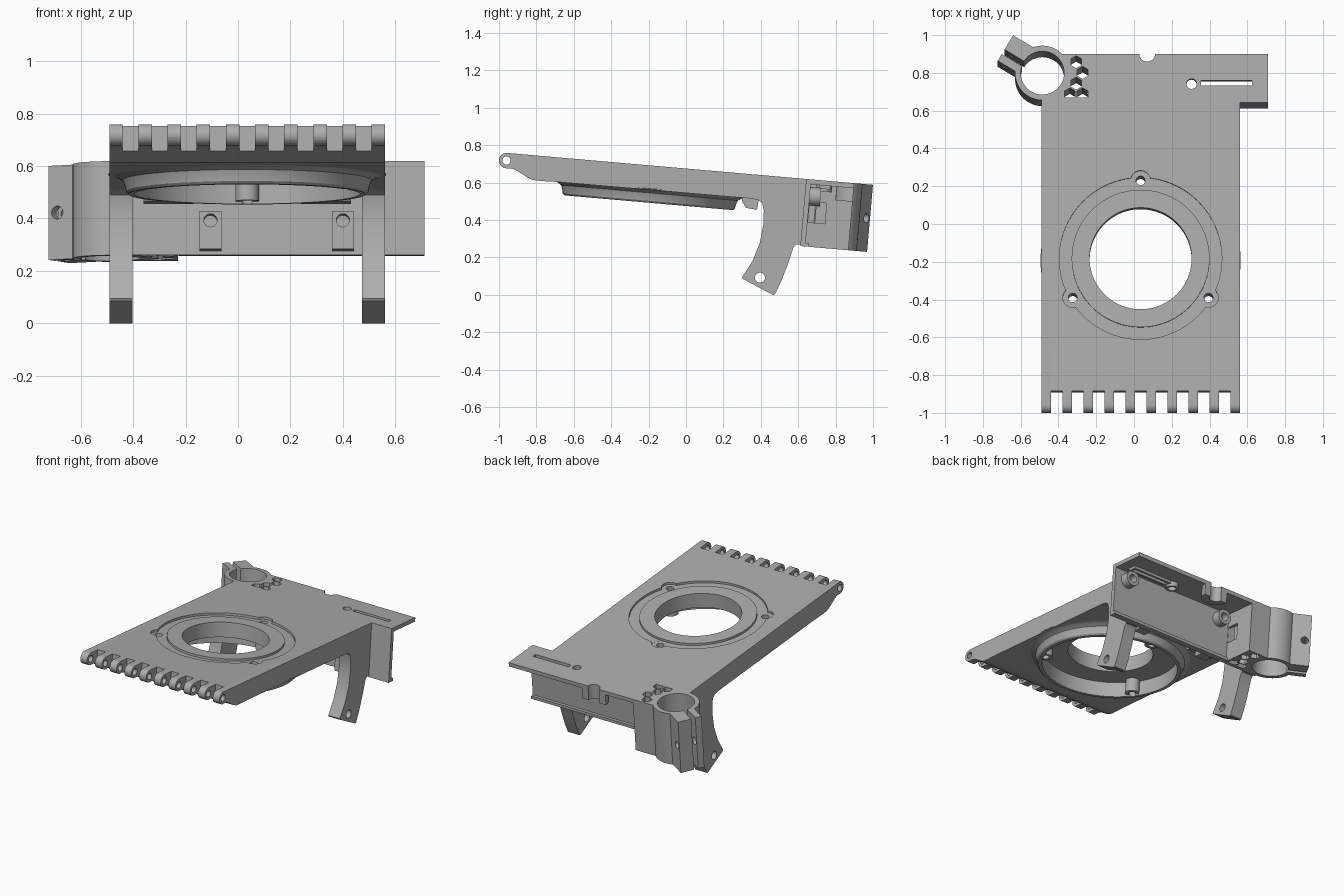
import bpy, bmesh, math
from mathutils import Matrix

if "Cube" in bpy.data.objects:
    bpy.data.objects.remove(bpy.data.objects["Cube"])

grey = bpy.data.materials.new("mid_grey")
grey.use_nodes = True
COLOUR = (0.42, 0.42, 0.42, 1)
grey.diffuse_color = COLOUR
grey.node_tree.nodes["Principled BSDF"].inputs["Base Color"].default_value = COLOUR

# The deck and everything square to it lean five degrees
LEAN = Matrix.Translation((0, 0, 0.676)) @ Matrix.Rotation(math.radians(-5), 4, 'X')
FLAT = Matrix.Identity(4)
parts, cutters = [], []


def finish(name, bm, frame, cutter):
    bmesh.ops.recalc_face_normals(bm, faces=bm.faces)
    mesh = bpy.data.meshes.new(name)
    bm.to_mesh(mesh)
    bm.free()
    mesh.materials.append(grey)
    obj = bpy.data.objects.new(name, mesh)
    bpy.context.collection.objects.link(obj)
    obj.matrix_world = frame
    (cutters if cutter else parts).append(obj)
    return obj


def prism(name, pts, axis, a, b, frame=LEAN, cutter=False):
    """Extrude a 2D outline along an axis from a to b."""
    place = {'x': lambda p, t: (t, p[0], p[1]),
             'y': lambda p, t: (p[0], t, p[1]),
             'z': lambda p, t: (p[0], p[1], t)}[axis]
    bm = bmesh.new()
    low = [bm.verts.new(place(p, a)) for p in pts]
    high = [bm.verts.new(place(p, b)) for p in pts]
    bm.faces.new(low)
    bm.faces.new(high[::-1])
    for i in range(len(pts)):
        j = (i + 1) % len(pts)
        bm.faces.new((low[i], low[j], high[j], high[i]))
    return finish(name, bm, frame, cutter)


def circle(x, y, r, n=32, start=0.0):
    return [(x + r * math.cos(start + math.tau * i / n),
             y + r * math.sin(start + math.tau * i / n)) for i in range(n)]


def rect(x0, x1, y0, y1):
    return [(x0, y0), (x1, y0), (x1, y1), (x0, y1)]


def lathe(name, profile, x, y, n=96, cutter=False):
    """Spin a closed (radius, height) profile round an upright axis."""
    bm = bmesh.new()
    rings = [[bm.verts.new((px, py, h)) for px, py in circle(x, y, r, n)] for r, h in profile]
    for k in range(len(rings)):
        p, q = rings[k], rings[(k + 1) % len(rings)]
        for i in range(n):
            j = (i + 1) % n
            bm.faces.new((p[i], p[j], q[j], q[i]))
    return finish(name, bm, LEAN, cutter)


def cut(obj, *tools):
    for tool in tools:
        mod = obj.modifiers.new("cut", 'BOOLEAN')
        mod.operation, mod.solver, mod.object = 'DIFFERENCE', 'EXACT', tool
    bpy.context.view_layer.update()
    graph = bpy.context.evaluated_depsgraph_get()
    mesh = bpy.data.meshes.new_from_object(obj.evaluated_get(graph))
    obj.modifiers.clear()
    obj.data = mesh


def hole(pts, axis, a, b, frame=LEAN):
    return prism("cutter", pts, axis, a, b, frame, True)


LEFT, RIGHT = -0.49, 0.56
CX, CY = 0.035, -0.183

# Main deck with the rounded hinge edge
arc = [(-0.96 + 0.041 * math.cos(math.radians(d)), 0.718 + 0.041 * math.sin(math.radians(d)))
       for d in range(85, 271, 15)]
under = [(-0.93, 0.676), (-0.9, 0.662), (-0.85, 0.628), (-0.82, 0.614), (-0.78, 0.609),
         (-0.69, 0.604), (0.35, 0.515), (0.645, 0.488), (0.655, 0.6187)]
deck = prism("deck", arc + under, 'x', LEFT, RIGHT, FLAT)
tools = [hole(circle(-0.96, 0.718, 0.022, 24), 'x', -1, 1, FLAT)]
for i in range(9):
    x = CX + (i - 4) * 0.1112
    tools.append(hole(rect(x - 0.03, x + 0.03, -1.2, -0.888), 'z', -0.2, 0.1))

# Round opening, shallow groove with three lobes, and cavity below
tools.append(hole(circle(CX, CY, 0.27, 96), 'z', -0.3, 0.1))
tools.append(lathe("cutter", [(0.365, -0.015), (0.43, -0.015), (0.43, 0.05), (0.365, 0.05)],
                   CX, CY, cutter=True))
tools.append(hole(circle(CX, CY, 0.43, 96), 'z', -0.3, -0.1))
lobes = [(CX + 0.415 * math.cos(math.radians(d)), CY + 0.415 * math.sin(math.radians(d)))
         for d in (90, 210, 330)]
screw_holes = []
for x, y in lobes:
    tools.append(hole(circle(x, y, 0.052), 'z', -0.0151, 0.05))
    screw_holes.append(hole(circle(x, y, 0.024, 24), 'z', -0.4, 0.1))
cut(deck, *tools, *screw_holes)

# Ring hanging under the deck, with screw posts
ring = lathe("lower_ring", [(0.43, -0.1), (0.53, -0.125), (0.495, -0.134), (0.475, -0.147),
                            (0.466, -0.17), (0.462, -0.19), (0.452, -0.2), (0.43, -0.2)], CX, CY)
cut(ring, *screw_holes)
for x, y in lobes:
    post = prism("screw_post", circle(x, y, 0.045), 'z', -0.19, -0.05)
    cut(post, *screw_holes, tools[10])

# Clips under the deck
for x0 in (-0.36, 0.24):
    prism("deck_clip", [(0.3, 0.53), (0.3, 0.5), (0.32, 0.465), (0.38, 0.455), (0.39, 0.52)],
          'x', x0, x0 + 0.19, FLAT)

# Two curved legs
leg_outline = [(0.34, 0.53), (0.34, 0.516), (0.385, 0.508), (0.408, 0.49), (0.416, 0.45),
               (0.414, 0.38), (0.395, 0.28), (0.355, 0.18), (0.3, 0.095), (0.305, 0.085),
               (0.465, 0.0), (0.475, 0.003), (0.51, 0.075), (0.545, 0.165), (0.575, 0.255),
               (0.59, 0.27), (0.615, 0.27), (0.642, 0.58), (0.6, 0.6), (0.4, 0.6)]
pin = hole(circle(0.395, 0.092, 0.027, 24), 'x', -1, 1, FLAT)
for side, x0 in (("right_leg", LEFT), ("left_leg", RIGHT - 0.088)):
    cut(prism(side, leg_outline, 'x', x0, x0 + 0.088, FLAT), pin)

# Rear wall, its bottom lip, and the bosses on both faces
prism("rear_wall", rect(LEFT, 0.71, -0.36, 0), 'y', 0.645, 0.672)
prism("wall_lip", rect(-0.225, 0.71, -0.36, -0.34), 'y', 0.66, 0.69)
for x in (-0.105, 0.4):
    arch = [(x - 0.042, -0.345), (x + 0.042, -0.345), (x + 0.042, -0.2), (x - 0.042, -0.2)]
    boss = prism("front_boss", arch, 'y', 0.56, 0.65)
    cut(boss, hole(circle(x, -0.235, 0.025, 24), 'y', 0.5, 0.63))
for x in (-0.15, 0.61):
    boss = prism("rear_boss", circle(x, -0.09, 0.05), 'y', 0.665, 0.73)
    cut(boss, hole(circle(x, -0.09, 0.027, 24), 'y', 0.68, 0.8))

# Rear shelf with notch, round hole and slot
shelf = prism("rear_shelf", rect(-0.23, 0.71, 0.65, 0.903), 'z', -0.027, 0)
notch = hole(circle(0.07, 0.905, 0.042), 'z', -0.3, 0.1)
bolt = hole(circle(0.305, 0.745, 0.027, 24), 'z', -0.3, 0.1)
slot = hole(rect(0.355, 0.625, 0.735, 0.762), 'z', -0.3, 0.1)
cut(shelf, notch, bolt, slot)
holder = prism("half_ring_holder", circle(0.07, 0.9, 0.09), 'z', -0.1, -0.02)
cut(holder, notch, hole(rect(-0.2, 0.3, 0.903, 1.1), 'z', -0.3, 0.1))
cut(prism("bolt_collar", circle(0.305, 0.745, 0.042), 'z', -0.06, -0.02), bolt)
cut(prism("slot_rim", rect(0.34, 0.64, 0.72, 0.777), 'z', -0.045, -0.02), slot)

# Honeycomb block beside the clamp
KX, KY = -0.485, 0.803
bore = hole(circle(KX, KY, 0.115, 48), 'z', -0.6, 0.1)
cells = []
for row in range(4):
    for col in range(3):
        x, y = -0.34 + (row % 2) * 0.034 + col * 0.068, 0.69 + row * 0.057
        if math.dist((x, y), (KX, KY)) > 0.168 and x < -0.255:
            cells.append(hole(circle(x, y, 0.033, 6, math.pi / 6), 'z', -0.6, 0.1))
block = prism("honeycomb_block", rect(-0.42, -0.228, 0.65, 0.903), 'z', -0.36, 0)
pocket = hole(rect(0.675, 0.765, -0.23, -0.12), 'x', -0.25, 0)
cut(block, bore, pocket, *cells)

# Split clamp with two ears and a cross bolt hole
TURN = LEAN @ Matrix.Translation((KX, KY, 0)) @ Matrix.Rotation(math.radians(149), 4, 'Z')
split = hole(rect(0.05, 0.4, -0.003, 0.025), 'z', -0.6, 0.1, TURN)
cross = hole(circle(0.198, -0.18, 0.025, 24), 'y', -0.3, 0.3, TURN)
cut(prism("clamp_ring", circle(KX, KY, 0.145, 48), 'z', -0.36, 0), bore, split)
for name, y0, y1 in (("clamp_ear_rear", -0.092, -0.003), ("clamp_ear_front", 0.025, 0.067)):
    cut(prism(name, rect(0.09, 0.236, y0, y1), 'z', -0.36, 0, TURN), bore, cross)
web = prism("clamp_web", [(LEFT, 0.65), (-0.38, 0.65), (-0.38, 0.73), (LEFT, 0.69)], 'z', -0.36, 0)
cut(web, bore)

# Remove the cutting shapes and shade round parts smoothly
for tool in cutters:
    bpy.data.objects.remove(tool)
bpy.ops.object.select_all(action='DESELECT')
for obj in parts:
    obj.select_set(True)
bpy.context.view_layer.objects.active = parts[0]
bpy.ops.object.shade_smooth_by_angle(angle=math.radians(32))
